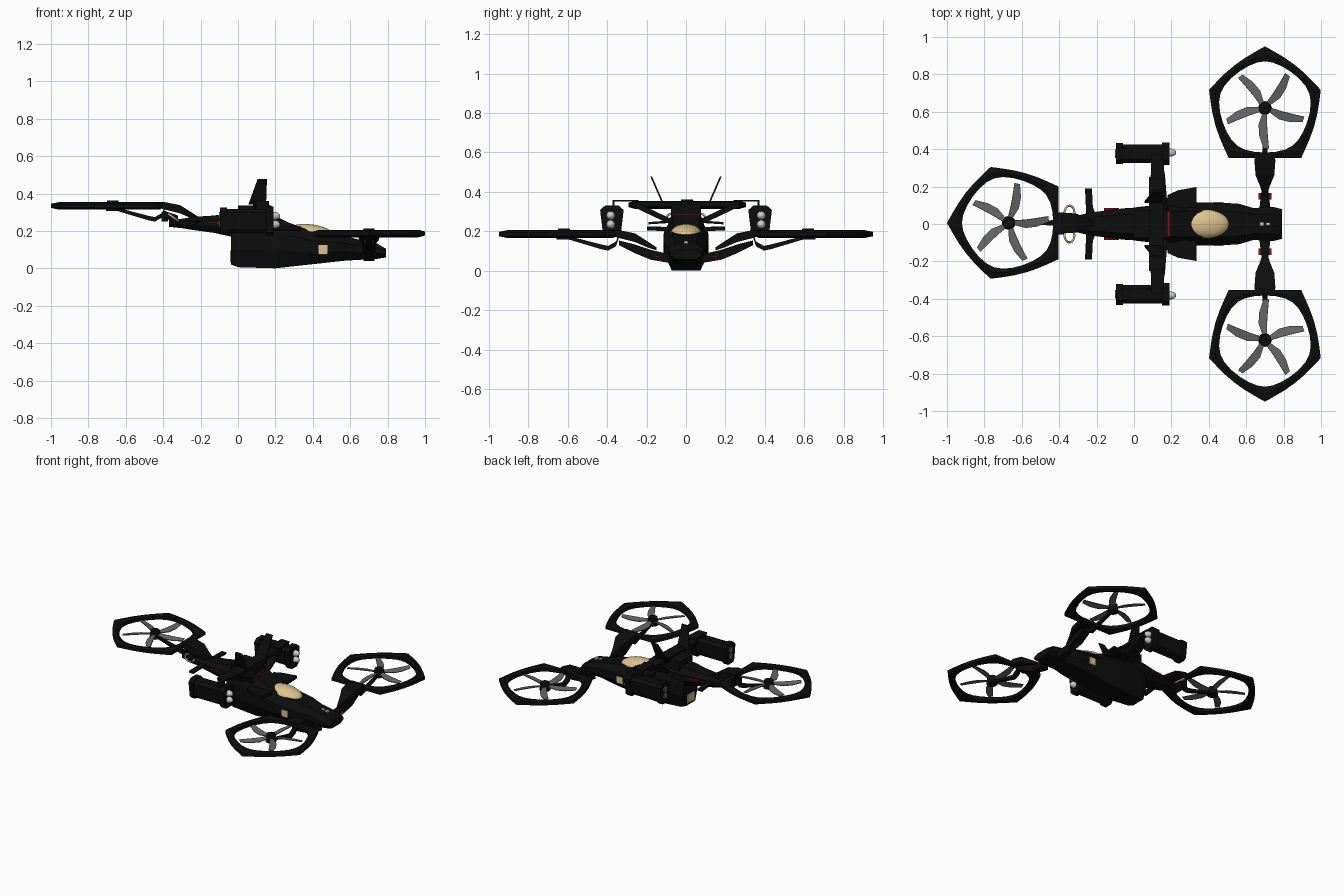
import bpy, bmesh, math
from mathutils import Matrix, Vector

if "Cube" in bpy.data.objects:
    bpy.data.objects.remove(bpy.data.objects["Cube"])


def material(name, rgb):
    m = bpy.data.materials.new(name)
    m.diffuse_color = (*rgb, 1)
    m.use_nodes = True
    m.node_tree.nodes["Principled BSDF"].inputs["Base Color"].default_value = m.diffuse_color
    return m


BLACK = material("matte black", (0.004, 0.004, 0.004))
GREY = material("blade grey", (0.13, 0.13, 0.13))
TAN = material("sand tan", (0.73, 0.55, 0.28))
WHITE = material("pale grey", (0.62, 0.62, 0.62))
RED = material("dark red", (0.25, 0.005, 0.01))


def finish(name, bm, mat, mirror=False, smooth=False, matrix=None):
    if matrix:
        bm.transform(matrix)
    bmesh.ops.recalc_face_normals(bm, faces=bm.faces)
    me = bpy.data.meshes.new(name)
    bm.to_mesh(me)
    bm.free()
    me.materials.append(mat)
    ob = bpy.data.objects.new(name, me)
    bpy.context.collection.objects.link(ob)
    for p in me.polygons:
        p.use_smooth = smooth
    if mirror:
        mod = ob.modifiers.new("mirror", 'MIRROR')
        mod.use_axis = (False, True, False)
        mod.use_mirror_merge = False
    return ob


def loft(name, rings, mat, closed=False, **kw):
    """Skin equal-length rings of points, capping the ends unless closed."""
    bm = bmesh.new()
    vs = [[bm.verts.new(p) for p in r] for r in rings]
    n = len(vs[0])
    for i in range(len(vs) if closed else len(vs) - 1):
        a, b = vs[i], vs[(i + 1) % len(vs)]
        for k in range(n):
            bm.faces.new((a[k], a[(k + 1) % n], b[(k + 1) % n], b[k]))
    if not closed:
        bm.faces.new(vs[0])
        bm.faces.new(vs[-1])
    return finish(name, bm, mat, **kw)


def bar(name, stations, mat=BLACK, **kw):
    """Box beam along local x: stations of (x, z, half width, half thickness)."""
    return loft(name, [[(x, -w, z - t), (x, w, z - t), (x, w, z + t), (x, -w, z + t)]
                       for x, z, w, t in stations], mat, **kw)


def box(name, lo, hi, mat=BLACK, **kw):
    return loft(name, [[(x, lo[1], lo[2]), (x, hi[1], lo[2]), (x, hi[1], hi[2]), (x, lo[1], hi[2])]
                       for x in (lo[0], hi[0])], mat, **kw)


def plate(name, pts, offset, mat=BLACK, **kw):
    """Flat polygon thickened along an offset vector."""
    o = Vector(offset)
    return loft(name, [pts, [Vector(p) + o for p in pts]], mat, **kw)


def ball(name, centre, size, mat, tilt=0, **kw):
    bm = bmesh.new()
    bmesh.ops.create_uvsphere(bm, u_segments=24, v_segments=12, radius=1)
    m = Matrix.Translation(centre) @ Matrix.Rotation(tilt, 4, 'Y') @ Matrix.Diagonal((*size, 1))
    return finish(name, bm, mat, smooth=True, matrix=m, **kw)


def hull(name, stations):
    """Octagonal body: stations of (x, half width, bottom, top)."""
    rings = []
    for x, w, b, t in stations:
        h = t - b
        half = [(w * .65, b), (w, b + h * .35), (w, b + h * .7), (w * .6, t)]
        rings.append([(x, y, z) for y, z in half] + [(x, -y, z) for y, z in reversed(half)])
    return loft(name, rings, BLACK)


# Five-sided rotor; local +x points to the fuselage
CORNERS = [(-36, .33), (36, .33), (108, .314), (180, .33), (252, .314)]


def guard_radius(deg_index, f):
    a, ra = CORNERS[deg_index]
    b, rb = CORNERS[(deg_index + 1) % 5]
    p = Vector((ra * math.cos(math.radians(a)), ra * math.sin(math.radians(a)), 0))
    q = Vector((rb * math.cos(math.radians(b)), rb * math.sin(math.radians(b)), 0))
    pt = p.lerp(q, f)
    bulge = 0 if deg_index == 0 else .02 * math.sin(math.pi * f)
    return pt + pt.normalized() * bulge


def rotor(prefix, m, phase, mirror):
    kw = dict(matrix=m, mirror=mirror)
    rings = []
    for i in range(5):
        for j in range(6):
            o = guard_radius(i, j / 6)
            inner = o.normalized() * (.238 + .012 * math.cos(math.pi * j / 6) ** 2)
            mid = inner.lerp(o, .45)
            up = Vector((0, 0, 1))
            rings.append([inner - up * .012, inner + up * .012, mid + up * .02,
                          o + up * .011, o - up * .011, mid - up * .02])
    loft(prefix + "_rotor_guard", rings, BLACK, closed=True, **kw)
    # hub
    bm = bmesh.new()
    bmesh.ops.create_cone(bm, cap_ends=True, segments=12, radius1=.037, radius2=.03, depth=.055)
    finish(prefix + "_rotor_hub", bm, BLACK, **kw)
    # blades: root, swept middle, cut tip, pitched slightly
    for k in range(5):
        turn = Matrix.Rotation(math.radians(phase + 72 * k), 4, 'Z') @ Matrix.Rotation(.2, 4, 'X')
        pts = [(.025, -.012, 0), (.09, -.034, 0), (.15, -.03, 0), (.215, -.008, 0),
               (.215, .022, 0), (.15, .016, 0), (.09, .012, 0), (.025, .012, 0)]
        plate(f"{prefix}_blade_{k + 1}", pts, (0, 0, .005), GREY, matrix=m @ turn, mirror=mirror)
    # strut below the rotor and the arm that carries the guard
    bar(prefix + "_hub_strut", [(0, -.012, .008, .008), (.19, -.065, .012, .012), (.225, -.072, .014, .012),
                                (.265, -.05, .016, .012), (.28, -.005, .016, .012)], **kw)
    bar(prefix + "_guard_arm", [(.24, .005, .05, .014), (.28, .0, .056, .02), (.36, -.018, .05, .022),
                                (.42, -.05, .025, .016), (.47, -.075, .01, .008)], **kw)


rotor("front", Matrix.Translation((.70, .62, .186)) @ Matrix.Rotation(-math.pi / 2, 4, 'Z'), 0, True)
rotor("rear", Matrix.Translation((-.67, .006, .334)), 4, False)

# Lower front arms running into the nose
toward = Matrix.Translation((.70, .62, .186)) @ Matrix.Rotation(-math.pi / 2, 4, 'Z')
bar("front_lower_arm", [(.28, -.045, .03, .012), (.36, -.075, .035, .022), (.44, -.105, .018, .025),
                        (.54, -.125, .03, .022)], matrix=toward, mirror=True)
bar("front_arm_red_mark", [(.455, -.11, .034, .004), (.49, -.118, .034, .004)], RED,
    matrix=toward, mirror=True)

# Fuselage and tail boom
hull("fuselage", [(-.037, .08, .02, .25), (0, .088, .006, .28), (.2, .112, 0, .28), (.27, .115, .008, .245),
                  (.38, .115, .02, .205), (.5, .112, .033, .185), (.56, .108, .04, .175), (.64, .085, .045, .155),
                  (.74, .092, .05, .135), (.79, .08, .058, .105)])
hull("tail_boom", [(.1, .09, .16, .3), (-.04, .085, .17, .295), (-.13, .075, .19, .282),
                   (-.24, .06, .205, .275), (-.3, .045, .215, .265), (-.37, .05, .222, .26)])
box("rear_boom_collar", (-.41, -.055, .25), (-.375, .055, .3))
bar("rear_boom_neck", [(-.4, .29, .05, .02), (-.32, .262, .04, .02)])

# Canopy, nose sensors and tan panels
ball("canopy", (.39, 0, .193), (.12, .076, .042), TAN, tilt=math.radians(7))
for i, x in enumerate((.675, .707)):
    box(f"nose_sensor_{i + 1}", (x, -.009, .13), (x + .02, .009, .152), WHITE)
box("side_panel", (.43, .108, .075), (.478, .117, .125), TAN, mirror=True)
box("rear_panel", (-.043, -.04, .035), (-.036, .04, .095), TAN)

# Shoulder plates and tail stabiliser
plate("shoulder_wing", [(.17, .08, .2), (.18, .155, .205), (.235, .18, .205), (.335, .198, .205), (.335, .09, .2)],
      (0, 0, .02), mirror=True)
plate("tail_stabiliser", [(-.2, .04, .245), (-.22, .09, .242), (-.225, .19, .235), (-.262, .19, .235),
                          (-.255, .04, .245)], (0, 0, .012), mirror=True)

# Red trim on the tail root
box("tail_red_trim", (-.16, .066, .24), (-.08, .085, .248), RED, mirror=True)
box("wing_red_trim", (.17, -.07, .28), (.19, .07, .287), RED)

# Weapon wing: cross beam, sloping pylons, hanger plates, V fins
box("cross_beam", (.08, -.25, .325), (.16, .25, .348))
box("spine_block", (.0, -.075, .26), (.18, .075, .335))
plate("pylon", [(.08, .08, .235), (.18, .08, .235), (.165, .27, .325), (.09, .27, .325)],
      (0, 0, .03), mirror=True)
plate("pylon_hanger", [(.09, .24, .35), (.165, .24, .35), (.155, .37, .35), (.09, .37, .35)],
      (0, 0, .01), mirror=True)
box("launcher_link", (.095, .362, .315), (.15, .372, .358), mirror=True)
plate("v_fin", [(.055, .112, .34), (.15, .112, .34), (.155, .172, .478), (.105, .172, .478)],
      (0, .009, 0), mirror=True)

# Launcher pods with two stacked rockets each
POD = [(.025, -.07), (.04, -.055), (.052, .045), (.03, .065), (-.03, .065), (-.052, .045), (-.04, -.055), (-.025, -.07)]


def pod(name, x0, x1, s, mat=BLACK):
    loft(name, [[(x, .376 + y * s, .256 + z * s) for y, z in POD] for x in (x0, x1)], mat, mirror=True)


pod("launcher_body", -.085, .17, .95)
pod("launcher_front_frame", .15, .19, 1.15)
pod("launcher_rear_frame", -.095, -.06, 1.08)
for i, z in enumerate((.28, .235)):
    ball(f"rocket_tip_{i + 1}", (.192, .382, z), (.034, .022, .022), WHITE, mirror=True)
    bm = bmesh.new()
    bmesh.ops.create_cone(bm, cap_ends=True, segments=16, radius1=.022, radius2=.022, depth=.01)
    finish(f"rocket_nozzle_{i + 1}", bm, GREY, mirror=True,
           matrix=Matrix.Translation((-.096, .376, z)) @ Matrix.Rotation(math.pi / 2, 4, 'Y'))

# Tan hose loops beside the tail joint
loop = []
for i in range(20):
    a = 2 * math.pi * i / 20
    c, s = math.cos(a), math.sin(a)
    loop.append([((.032 + .006 * math.cos(b)) * c, (.036 + .006 * math.cos(b)) * s, .006 * math.sin(b))
                 for b in (k * math.pi / 3 for k in range(6))])
loft("tail_hose_loop", loop, TAN, closed=True, mirror=True, smooth=True,
     matrix=Matrix.Translation((-.345, .062, .272)) @ Matrix.Rotation(math.radians(35), 4, 'Y'))
